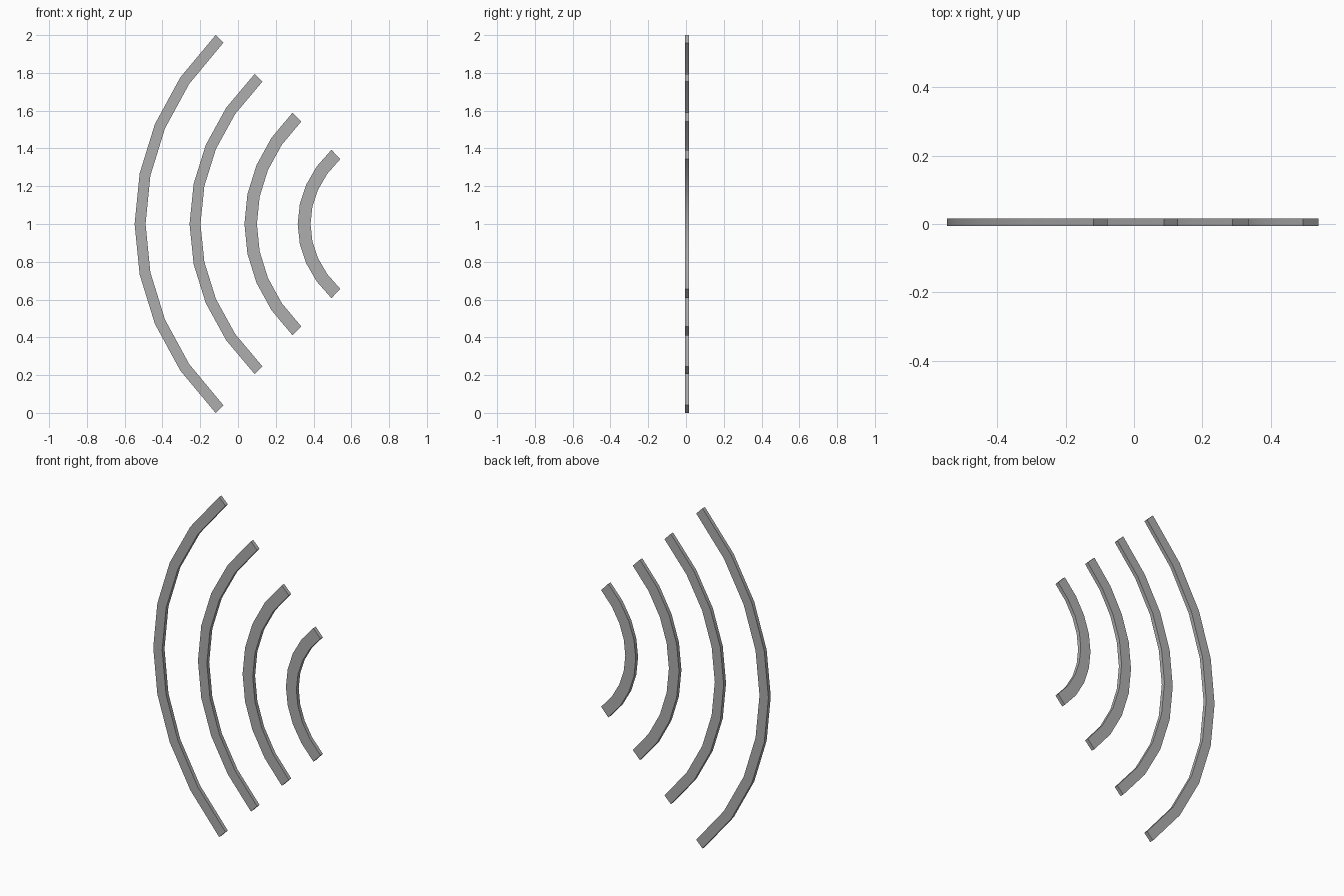
import bpy
import bmesh
from mathutils import Vector
from mathutils.geometry import interpolate_bezier

cube = bpy.data.objects.get("Cube")
if cube:
    bpy.data.objects.remove(cube, do_unlink=True)

grey = bpy.data.materials.new("plain grey")
grey.use_nodes = True
colour = (0.42, 0.42, 0.42, 1.0)
grey.diffuse_color = colour
grey.node_tree.nodes["Principled BSDF"].inputs["Base Color"].default_value = colour

MID_Z = 1.0
FRONT, BACK = -0.006, 0.016
SEGMENTS = 8


def arc_band(name, mid_x, end_x, half_height, width):
    """Flat bar of constant width bent along one symmetric Bezier arc."""
    handle_x = end_x - (end_x - mid_x) * 4 / 3
    handle_z = half_height * 0.432
    path = interpolate_bezier(
        Vector((end_x, 0, MID_Z + half_height)),
        Vector((handle_x, 0, MID_Z + handle_z)),
        Vector((handle_x, 0, MID_Z - handle_z)),
        Vector((end_x, 0, MID_Z - half_height)), SEGMENTS + 1)

    bm = bmesh.new()
    rings = []
    for i, p in enumerate(path):
        # Tangent from the end handles or from the neighbouring points
        if i == 0:
            t = Vector((handle_x - end_x, 0, handle_z - half_height))
        elif i == SEGMENTS:
            t = Vector((end_x - handle_x, 0, handle_z - half_height))
        else:
            t = path[i + 1] - path[i - 1]
        t.normalize()
        side = Vector((t.z, 0, -t.x)) * width / 2
        corners = ((1, FRONT), (-1, FRONT), (-1, BACK), (1, BACK))
        rings.append([bm.verts.new(p + side * s + Vector((0, y, 0)))
                      for s, y in corners])

    # Long sides, then the two square ends
    for a, b in zip(rings, rings[1:]):
        for k in range(4):
            n = (k + 1) % 4
            bm.faces.new((a[k], a[n], b[n], b[k]))
    bm.faces.new(rings[0])
    bm.faces.new(rings[-1])
    bmesh.ops.recalc_face_normals(bm, faces=bm.faces)

    mesh = bpy.data.meshes.new(name)
    bm.to_mesh(mesh)
    bm.free()
    mesh.materials.append(grey)
    obj = bpy.data.objects.new(name, mesh)
    bpy.context.collection.objects.link(obj)
    bpy.ops.object.select_all(action='DESELECT')
    obj.select_set(True)
    bpy.context.view_layer.objects.active = obj
    bpy.ops.object.shade_smooth_by_angle()


# Four nested wave arcs, largest to smallest
arc_band("largest_arc", -0.5185, -0.098, 0.98, 0.058)
arc_band("large_arc", -0.2275, 0.1085, 0.774, 0.058)
arc_band("small_arc", 0.067, 0.312, 0.566, 0.066)
arc_band("smallest_arc", 0.35, 0.518, 0.368, 0.068)
